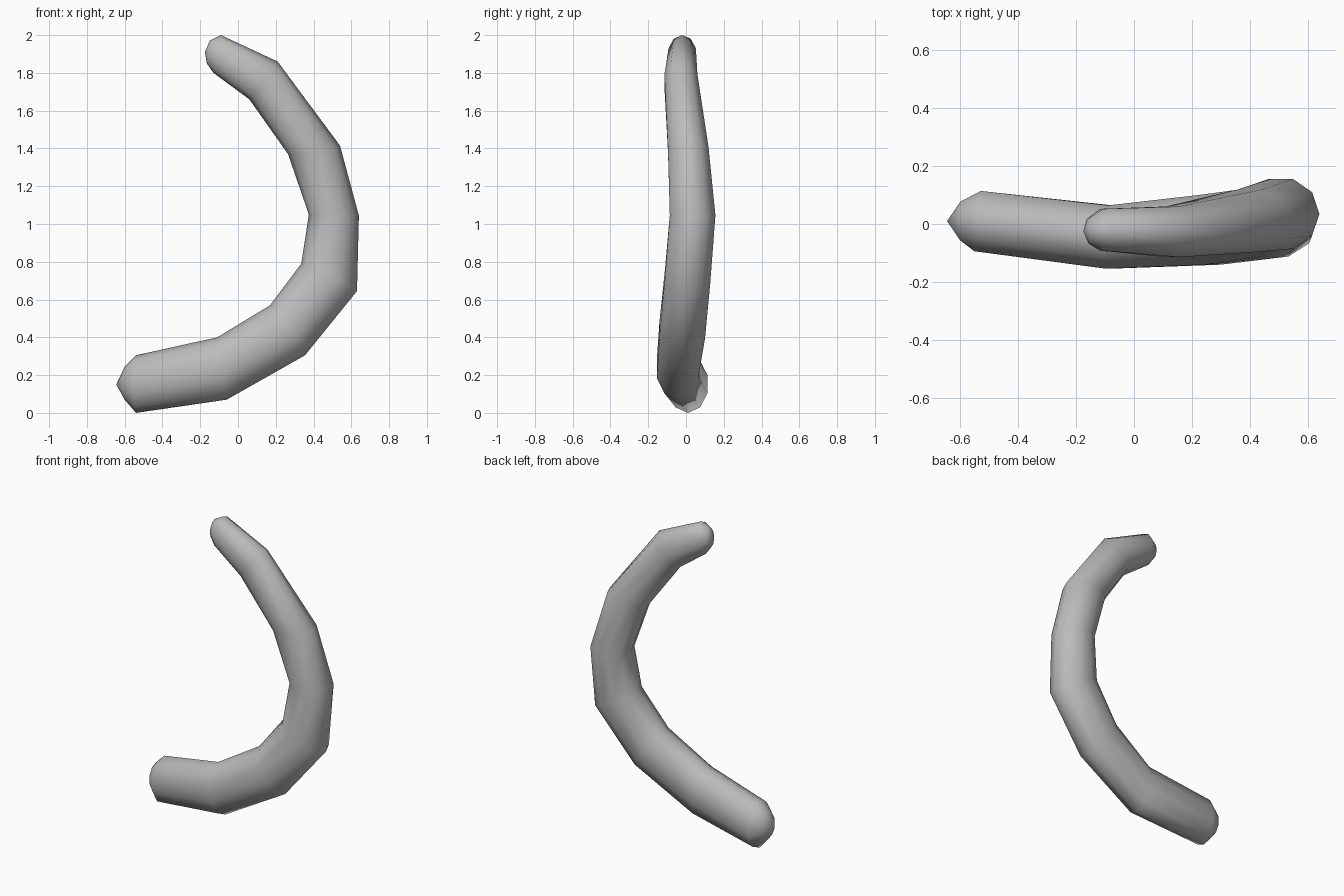
import bpy
import bmesh
from math import cos, sin, tau
from mathutils import Vector

default = bpy.data.objects.get("Cube")
if default:
    bpy.data.objects.remove(default)

SIDES = 10

# Plain grey surface
grey = bpy.data.materials.new("plain grey")
grey.use_nodes = True
colour = (0.5, 0.5, 0.5, 1)
grey.diffuse_color = colour
grey.node_tree.nodes["Principled BSDF"].inputs["Base Color"].default_value = colour

# Cross-sections: outer x, outer z, inner x, inner z, centre y, half depth
SECTIONS = [
    (-0.60, 0.07, -0.60, 0.245, 0.01, 0.07),
    (-0.54, 0.00, -0.54, 0.305, 0.01, 0.11),
    (-0.06, 0.07, -0.11, 0.40, -0.045, 0.115),
    (0.355, 0.305, 0.17, 0.57, -0.02, 0.127),
    (0.63, 0.645, 0.335, 0.79, 0.008, 0.127),
    (0.64, 1.045, 0.375, 1.05, 0.035, 0.127),
    (0.54, 1.415, 0.265, 1.37, 0.012, 0.113),
    (0.21, 1.86, 0.06, 1.66, -0.027, 0.092),
    (-0.09, 2.00, -0.13, 1.80, -0.02, 0.076),
    (-0.15, 1.97, -0.165, 1.85, -0.025, 0.045),
]
START_TIP = Vector((-0.645, 0.01, 0.15))
END_TIP = Vector((-0.175, -0.025, 1.91))


def centre(s):
    return Vector(((s[0] + s[2]) / 2, s[4], (s[1] + s[3]) / 2))


# Curved horn-like tube: oval rings bridged along the bend
bm = bmesh.new()
path = [START_TIP] + [centre(s) for s in SECTIONS] + [END_TIP]
rings = []
for i, s in enumerate(SECTIONS):
    mid = path[i + 1]
    outward = Vector((s[0], s[4], s[1])) - mid
    along = (path[i + 2] - path[i]).normalized()
    across = along.cross(outward).normalized() * s[5]
    rings.append([bm.verts.new(mid + outward * cos(tau * k / SIDES) + across * sin(tau * k / SIDES))
                  for k in range(SIDES)])

for a, b in zip(rings, rings[1:]):
    for k in range(SIDES):
        n = (k + 1) % SIDES
        bm.faces.new((a[k], a[n], b[n], b[k]))

# Rounded ends
for tip, ring in ((START_TIP, rings[0]), (END_TIP, rings[-1])):
    point = bm.verts.new(tip)
    for k in range(SIDES):
        bm.faces.new((point, ring[k], ring[(k + 1) % SIDES]))

bmesh.ops.recalc_face_normals(bm, faces=bm.faces)
for face in bm.faces:
    face.smooth = True

mesh = bpy.data.meshes.new("curved_tube")
bm.to_mesh(mesh)
bm.free()
mesh.materials.append(grey)
tube = bpy.data.objects.new("curved_tube", mesh)
bpy.context.collection.objects.link(tube)
